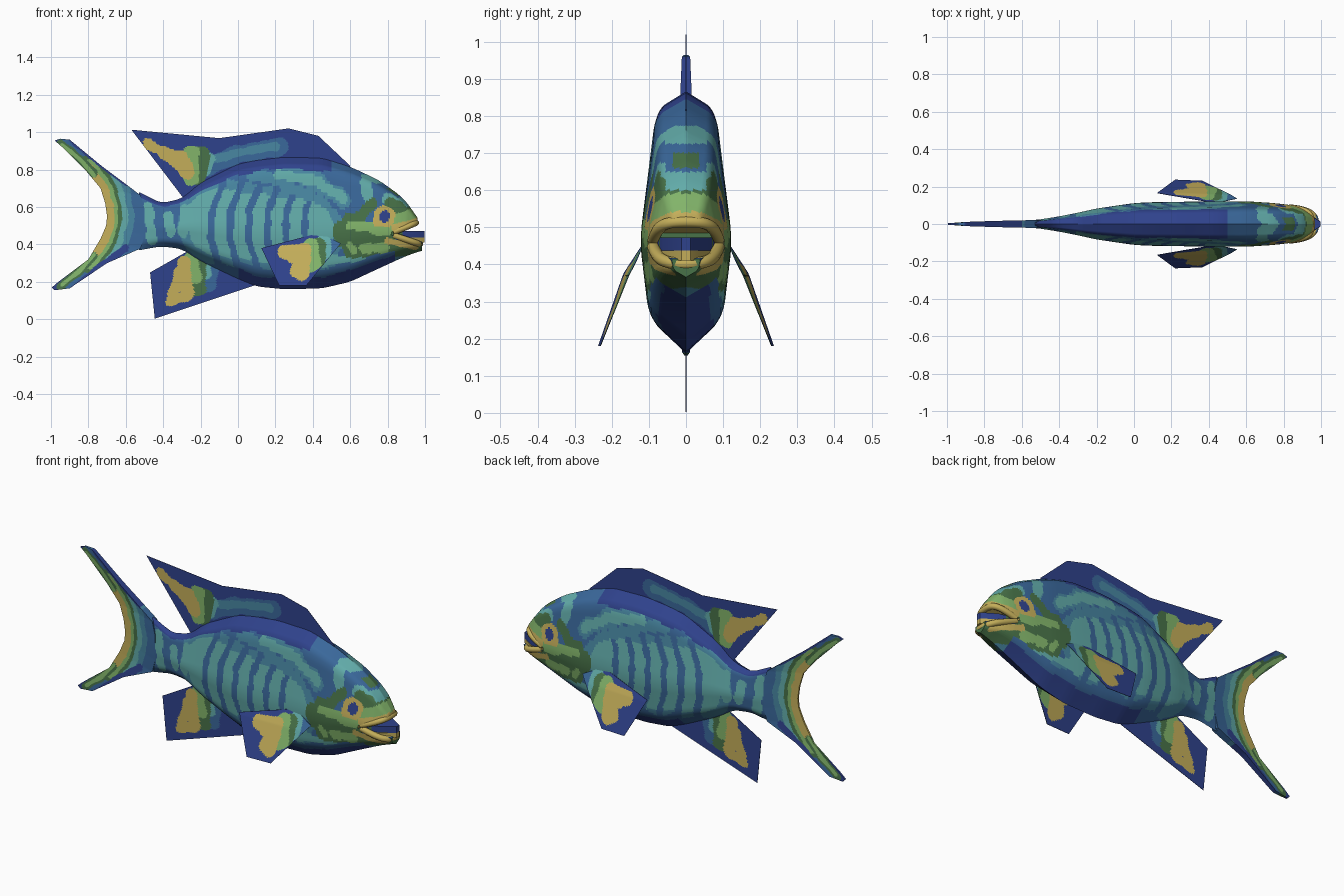
import bpy, bmesh, math
from mathutils import Vector, noise

cube = bpy.data.objects.get("Cube")
if cube:
    bpy.data.objects.remove(cube, do_unlink=True)

# ---- palette
NAVY, BLUE, SLATE, TEAL, DGREEN, LGREEN, YELLOW = range(7)
COLOURS = [("navy", (47, 66, 140)), ("mid_blue", (58, 104, 155)), ("slate_teal", (72, 135, 162)),
           ("teal", (98, 172, 170)), ("dark_green", (72, 114, 72)),
           ("light_green", (130, 180, 106)), ("yellow", (196, 174, 90))]


def linear(c):
    c /= 255
    return c / 12.92 if c < 0.04045 else ((c + 0.055) / 1.055) ** 2.4


MATS = []
for name, rgb in COLOURS:
    m = bpy.data.materials.new(name)
    m.use_nodes = True
    col = [linear(c) for c in rgb] + [1]
    m.diffuse_color = col
    bsdf = m.node_tree.nodes["Principled BSDF"]
    bsdf.inputs["Base Color"].default_value = col
    bsdf.inputs["Roughness"].default_value = 0.8
    MATS.append(m)


# ---- helpers
def interp(x, xs, ys):
    if x <= xs[0]:
        return ys[0]
    for a, b, p, q in zip(xs, xs[1:], ys, ys[1:]):
        if x <= b:
            return p + (q - p) * (x - a) / (b - a)
    return ys[-1]


def spread(a, b, n):
    return [a + (b - a) * i / n for i in range(n + 1)]


def seg_dist(p, a, b):
    d = b - a
    k = max(0, min(1, (p - a).dot(d) / max(d.length_squared, 1e-9)))
    return (p - a - d * k).length


def brush(base, strokes, wobble=0.014):
    """Colour rule: the last stroke in x and z that covers a point wins."""
    ready = []
    for m, r, pts in reversed(strokes):
        v = [Vector(q) for q in pts]
        ready.append((m, r, list(zip(v, v[1:])) or [(v[0], v[0])]))

    def rule(c):
        p = Vector((c.x, c.z))
        n = noise.noise(Vector((c.x * 17, 0, c.z * 17))) * wobble
        for m, r, segs in ready:
            reach = r + n * min(1, r / 0.03)
            if any(seg_dist(p, a, b) < reach for a, b in segs):
                return m
        return base
    return rule


def loft(name, rings, paint):
    """Skin closed rings, cap both ends and colour each face by rule."""
    bm = bmesh.new()
    rows = [[bm.verts.new(p) for p in r] for r in rings]
    for a, b in zip(rows, rows[1:]):
        for i in range(len(a)):
            j = (i + 1) % len(a)
            bm.faces.new((a[i], a[j], b[j], b[i]))
    bm.faces.new(rows[0])
    bm.faces.new(rows[-1])
    bmesh.ops.remove_doubles(bm, verts=bm.verts, dist=1e-5)
    bmesh.ops.recalc_face_normals(bm, faces=bm.faces)
    for f in bm.faces:
        f.material_index = paint(f.calc_center_median())
        f.smooth = True
    me = bpy.data.meshes.new(name)
    bm.to_mesh(me)
    bm.free()
    for m in MATS:
        me.materials.append(m)
    me.set_sharp_from_angle(angle=math.radians(45))
    bpy.context.collection.objects.link(bpy.data.objects.new(name, me))


# ---- body: x, top, bottom, half width
STATIONS = [(-.55, .69, .365, .018), (-.41, .62, .39, .04), (-.3, .645, .375, .062),
            (-.2, .73, .31, .085), (0, .83, .215, .115), (.1, .85, .175, .12),
            (.25, .867, .16, .122), (.45, .862, .165, .125), (.6, .815, .2, .125),
            (.75, .745, .27, .115), (.87, .66, .325, .1), (.93, .59, .35, .08),
            (.965, .53, .36, .055), (.99, .5, .37, .03)]
COLS = list(zip(*STATIONS))
# cross-section: perimeter parameter, height fraction, width fraction
T, F, W = (0, .2, .45, .8, 1), (0, .13, .43, .93, 1), (0, .8, 1, .65, 0)


def station(x):
    return [sum(interp(x + d, COLS[0], COLS[k]) for d in (-.025, 0, .025)) / 3 for k in (1, 2, 3)]


def eased(t, ys):
    d = max(0, min(.05, t, 1 - t))
    return sum(interp(t + k * d, T, ys) for k in (-1, -.5, 0, .5, 1)) / 5


def section(x, low=None, high=None, n=60):
    top, bot, w = station(x)
    t0 = 0 if low is None else interp((low - bot) / (top - bot), F, T)
    t1 = 1 if high is None else interp((high - bot) / (top - bot), F, T)
    pts = [(w * eased(t, W), bot + (top - bot) * eased(t, F)) for t in spread(t0, t1, n)]
    return [(x, -y, z) for y, z in pts] + [(x, y, z) for y, z in reversed(pts)]


FLANK = [(-.1, .52), (.05, .5), (.2, .47), (.34, .46)]
SKIN = [(SLATE, .225, FLANK), (TEAL, .18, FLANK)]
for k in range(6):      # wavy flank bars
    x = -.14 + k * .1
    SKIN.append((BLUE, .018, [(x + .06, .72), (x, .58), (x - .005, .43), (x + .05, .25)]))
SKIN += [
    (TEAL, .028, [(-.29, .58), (-.29, .46)]), (TEAL, .024, [(-.37, .55), (-.36, .46)]),
    (TEAL, .026, [(-.48, .6), (-.46, .42)]),
    (SLATE, .03, [(.08, .77), (.22, .74), (.38, .66)]),
    (SLATE, .045, [(.27, .78), (.42, .74), (.56, .64)]),
    (TEAL, .028, [(.22, .77), (.42, .74), (.56, .65)]),
    (TEAL, .028, [(.72, .8), (.68, .73), (.7, .64)]), (TEAL, .03, [(.91, .63), (.8, .64)]),
    (TEAL, .035, [(.45, .31), (.6, .31), (.74, .34)]), (SLATE, .025, [(.5, .27), (.9, .32)]),
    (DGREEN, .07, [(.57, .46), (.66, .42), (.78, .4)]), (DGREEN, .035, [(.7, .37), (.97, .37)]),
    (DGREEN, .04, [(.6, .36), (.78, .37)]), (DGREEN, .04, [(.82, .61), (.91, .57)]),
    (DGREEN, .03, [(.72, .62), (.66, .55), (.6, .54)]),
    (LGREEN, .028, [(.6, .5), (.68, .5), (.8, .47)]), (LGREEN, .028, [(.68, .38), (.78, .38)]),
    (LGREEN, .04, [(.76, .55), (.84, .52), (.96, .56)]), (LGREEN, .016, [(.6, .4), (.62, .36)]),
    (YELLOW, .016, [(.8, .42), (.95, .385)]), (YELLOW, .02, [(.84, .49), (.97, .525)]),
    (YELLOW, .06, [(.78, .55)]), (NAVY, .029, [(.78, .55)]),
]
skin_rule = brush(BLUE, SKIN)


def paint_skin(c):
    top, bot, w = station(c.x)
    f = (c.z - bot) / (top - bot)
    n = noise.noise(c * 9)
    if f > .91 + .03 * n and c.x < .5:
        return NAVY
    if 0 < c.x < .84 and f < .15 + .04 * n:
        return NAVY if f < .09 + .02 * n else BLUE
    # brow bands across the forehead, with one spot
    if c.x > .66 and abs(c.y) < .055 and c.z > .6:
        if abs(c.y) < .036 and .66 < c.z < .7:
            return DGREEN
        return TEAL if c.z < .65 or .725 < c.z < .775 else BLUE
    return skin_rule(c)


loft("body", [section(x) for x in spread(-.53, .82, 190)], paint_skin)
loft("upper_jaw", [section(x, low=interp(x, (.82, .96), (.465, .51)))
                   for x in spread(.82, .96, 20)], paint_skin)
loft("lower_jaw", [section(x, high=interp(x, (.82, .985), (.45, .415)))
                   for x in spread(.82, .985, 24)], paint_skin)


# ---- lips, mouth lining and beak
def lip(name, pts, radius):
    cu = bpy.data.curves.new(name, "CURVE")
    cu.dimensions, cu.bevel_depth, cu.bevel_resolution, cu.use_fill_caps = "3D", radius, 2, True
    path = [(x, -y, z) for x, y, z in pts] + [(x, y, z) for x, y, z in reversed(pts[:-1])]
    sp = cu.splines.new("NURBS")
    sp.points.add(len(path) - 1)
    for p, q in zip(sp.points, path):
        p.co = (*q, 1)
    sp.use_endpoint_u, sp.order_u = True, 3
    cu.materials.append(MATS[YELLOW])
    bpy.context.collection.objects.link(bpy.data.objects.new(name, cu))


lip("upper_lip", [(.83, .088, .465), (.89, .083, .488), (.945, .055, .512), (.955, 0, .516)], .016)
lip("lower_lip", [(.83, .088, .448), (.89, .083, .428), (.96, .055, .405), (.978, 0, .4)], .017)


def wedge(name, x0, x1, w0, w1, z0, z1, paint):
    rings = []
    for k in (0, .5, 1):
        x, w = x0 + (x1 - x0) * k, w0 + (w1 - w0) * k * k
        rings.append([(x, -w, z) for z in spread(z0, z1, 3)] +
                     [(x, w, z) for z in reversed(spread(z0, z1, 3))])
    loft(name, rings, paint)


wedge("mouth_lining", .8, .88, .08, .07, .43, .5, lambda c: DGREEN)
wedge("tongue", .84, .998, .078, .012, .437, .472, lambda c: NAVY)
wedge("lower_beak", .86, .998, .078, .012, .41, .437, lambda c: YELLOW)


# ---- fins: thin skins between an outer and a base edge
def flat(x, z):
    return 0


def fin(name, outer, base, paint, thick, bend=flat, n=90, m=44):
    def along(pts, u):
        ks = range(len(pts))
        return [interp(u * (len(pts) - 1), ks, [p[i] for p in pts]) for i in (0, 1)]
    rings = []
    for u in spread(0, 1, n):
        a, b = along(outer, u), along(base, u)
        line = [(a[0] + (b[0] - a[0]) * s, a[1] + (b[1] - a[1]) * s, thick(u, s))
                for s in spread(0, 1, m)]
        rings.append([(x, bend(x, z) - h, z) for x, z, h in line] +
                     [(x, bend(x, z) + h, z) for x, z, h in reversed(line)])
    loft(name, rings, paint)


def sheet(u, s):
    return .001


TAIL = [(-.8, .8), (-.725, .7), (-.69, .55), (-.725, .42), (-.8, .32)]
TAIL_PAINT = [(SLATE, .14, TAIL[1:4]), (TEAL, .105, TAIL[1:4]), (DGREEN, .075, TAIL),
              (LGREEN, .055, TAIL), (YELLOW, .033, TAIL)]
for flip in (False, True):      # both lobes
    def lobe(*pts):
        return [(x, 1.115 - z if flip else z) for x, z in pts]
    TAIL_PAINT += [(NAVY, .02, lobe((-.98, .955), (-.88, .85))),
                   (DGREEN, .022, lobe((-.95, .94), (-.85, .86), (-.77, .78))),
                   (LGREEN, .011, lobe((-.94, .93), (-.85, .86), (-.77, .77))),
                   (NAVY, .02, lobe((-.89, .965), (-.73, .83), (-.6, .735)))]
fin("tail_fin",
    [(-.98, .155), (-.9, .165), (-.7, .3), (-.52, .378), (-.5, .45), (-.5, .52), (-.5, .59),
     (-.52, .662), (-.73, .82), (-.9, .96), (-.95, .965)],
    [(-.995, .17), (-.96, .2), (-.8, .32), (-.735, .43), (-.705, .5), (-.7, .55), (-.71, .62),
     (-.735, .7), (-.81, .79), (-.94, .92), (-.98, .955)],
    brush(BLUE, TAIL_PAINT, .01),
    lambda u, s: .005 + .02 * (1 - s) * math.sin(math.pi * u), n=160)

DORSAL_PAINT = [(BLUE, .05, [(-.2, .8), (0, .88), (.22, .92)]),
                (SLATE, .022, [(-.12, .86), (.05, .9), (.2, .925)]),
                (TEAL, .035, [(-.16, .86), (-.18, .8)]),
                (DGREEN, .05, [(-.2, .87), (-.22, .77)]), (LGREEN, .045, [(-.25, .88), (-.25, .76)]),
                (YELLOW, .028, [(-.48, .935), (-.36, .87), (-.29, .78)]),
                (YELLOW, .037, [(-.4, .89), (-.3, .86), (-.27, .79)])]
fin("dorsal_fin", [(-.57, 1.013), (-.1, .968), (.27, 1.02), (.43, .98), (.6, .82)],
    [(-.29, .645), (-.17, .73), (.1, .83), (.35, .84), (.6, .79)],
    brush(NAVY, DORSAL_PAINT), sheet, n=140)

ANAL_PAINT = [(BLUE, .05, [(-.15, .27), (-.16, .2)]), (TEAL, .035, [(-.19, .31), (-.18, .24)]),
              (DGREEN, .05, [(-.22, .32), (-.22, .17)]), (LGREEN, .035, [(-.25, .33), (-.22, .22)]),
              (YELLOW, .035, [(-.29, .3), (-.28, .2), (-.27, .14)]),
              (YELLOW, .028, [(-.31, .25), (-.36, .1), (-.28, .12)])]
fin("anal_fin", [(-.47, .25), (-.445, .003)], [(-.24, .38), (.1, .185)],
    brush(NAVY, ANAL_PAINT), sheet, n=80)

PECTORAL_PAINT = [(BLUE, .05, [(.5, .43), (.5, .38)]), (TEAL, .04, [(.46, .42), (.45, .35)]),
                  (DGREEN, .04, [(.43, .4), (.43, .32)]), (LGREEN, .045, [(.39, .39), (.4, .3)]),
                  (YELLOW, .035, [(.24, .36), (.35, .37)]),
                  (YELLOW, .045, [(.31, .34), (.34, .32), (.33, .25)])]
for side, label in ((1, "left"), (-1, "right")):
    fin(f"{label}_pectoral_fin", [(.125, .38), (.22, .18), (.365, .18)],
        [(.43, .46), (.48, .44), (.55, .405)], brush(NAVY, PECTORAL_PAINT), sheet, n=70,
        bend=lambda x, z: side * (interp(z, (.18, .37, .46), (.233, .163, .118)) + .04 * (.3 - x)))
